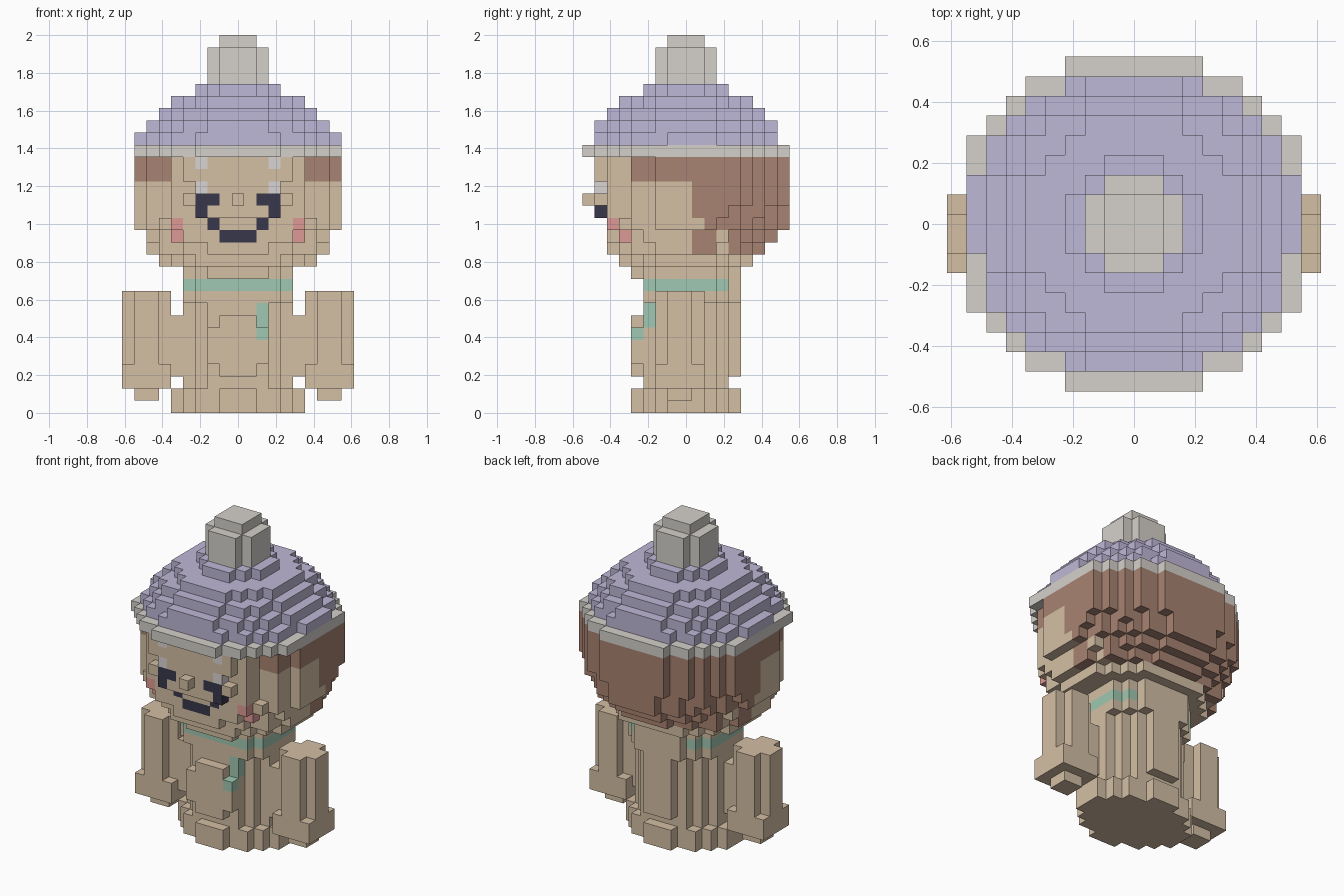
import bpy
import bmesh

cube = bpy.data.objects.get("Cube")
if cube:
    bpy.data.objects.remove(cube, do_unlink=True)

V = 2 / 31  # edge length of one block


def linear(c):
    c /= 255
    return c / 12.92 if c <= 0.04045 else ((c + 0.055) / 1.055) ** 2.4


def material(name, r, g, b):
    m = bpy.data.materials.new(name)
    m.use_nodes = True
    col = (linear(r), linear(g), linear(b), 1)
    m.diffuse_color = col
    bsdf = m.node_tree.nodes["Principled BSDF"]
    bsdf.inputs["Base Color"].default_value = col
    bsdf.inputs["Roughness"].default_value = 0.9
    return m


MATS = {
    "tan": material("tan skin", 212, 191, 164),
    "brown": material("brown hair", 168, 131, 114),
    "purple": material("purple wool", 191, 184, 215),
    "grey": material("warm grey wool", 213, 209, 203),
    "navy": material("dark navy", 56, 55, 76),
    "pink": material("cheek pink", 222, 154, 150),
    "teal": material("teal scarf", 160, 200, 178),
    "pale": material("pale highlight", 218, 213, 211),
}
ORDER = list(MATS)
blocks = {}  # cell -> [part, colour]


def put(part, colour, cells):
    for c in cells:
        blocks[c] = [part, colour]


def paint(colour, cells):
    for c in cells:
        if c in blocks:
            blocks[c][1] = colour


def box(x0, x1, y0, y1, z0, z1):
    return [(x, y, z) for x in range(x0, x1 + 1)
            for y in range(y0, y1 + 1) for z in range(z0, z1 + 1)]


def slab(z0, z1, widths, front=9, back=9):
    """Round layer: half width in x for each distance from the middle in y."""
    n = len(widths) - 1
    return [c for y in range(max(-n, -front), min(n, back) + 1)
            for c in box(-widths[abs(y)], widths[abs(y)], y, y, z0, z1)]


def both(cells):
    """Cells plus their mirror image in x."""
    return cells + [(-x, y, z) for x, y, z in cells]


# Body: wide base, trunk with a wider top, belly plate
put("body", "tan", slab(0, 1, [5, 5, 4, 3, 1]))
put("body", "tan", slab(2, 2, [4, 4, 3, 2]))
put("body", "tan", slab(3, 8, [4, 4, 3, 2, 1], front=3))
put("body", "tan", slab(9, 9, [4, 4, 4, 3, 2], front=3))
put("body", "tan", box(-2, 2, -4, -4, 4, 6) + box(-1, 1, -4, -4, 3, 7))

# Arms: cross-shaped sleeves, square cuffs, small hands, shoulder joins
put("arms", "tan", both(
    box(5, 5, -1, 0, 3, 7) + box(6, 9, -1, 0, 4, 9) + box(7, 8, -2, 1, 4, 9)
    + box(6, 9, -2, 1, 2, 3) + box(7, 8, -1, 0, 1, 1)))

# Scarf around the neck with one hanging end
put("scarf", "teal", slab(10, 10, [4, 4, 4, 3]))
put("body", "tan", box(-2, 2, 4, 4, 10, 10))
paint("teal", box(2, 2, -3, -3, 7, 8) + box(2, 2, -4, -4, 6, 6))

# Head, widening from the neck up
put("head", "tan", slab(11, 11, [4, 4, 4, 3, 2]))
put("head", "tan", slab(12, 12, [6, 6, 6, 5, 4, 3]))
put("head", "tan", slab(13, 13, [7, 7, 7, 6, 6, 4, 2]))
put("head", "tan", slab(14, 14, [7, 7, 7, 7, 6, 5, 4, 2], front=6))
put("head", "tan", slab(15, 15, [8, 8, 8, 7, 7, 6, 5, 4, 2], front=6))
put("head", "tan", slab(16, 20, [8, 8, 8, 7, 7, 5, 5, 3], back=0))
put("head", "tan", slab(16, 16, [8, 8, 8, 8, 7, 6, 6, 4, 2], front=-1))
put("head", "tan", slab(17, 20, [8, 8, 8, 8, 8, 7, 6, 5, 3], front=-1))
put("head", "tan", both(box(4, 4, -7, -7, 17, 17) + box(4, 4, -7, -7, 19, 20)))

# Hair: side fringe and back of the head, with a few gaps at the sides
hair = [c for c in blocks if blocks[c][0] == "head" and c[2] > 12
        and (c[1] >= 1 or (c[1] >= -4 and abs(c[0]) >= 6 and c[2] >= 19))
        and not (abs(c[0]) >= 5 and (c[1:] == (1, 15)
                                     or (c[1] == 3 and c[2] < 15)))]
paint("brown", hair)

# Face: eyes, highlights, cheeks, mouth, nose
paint("navy", both(box(2, 3, -7, -7, 17, 17) + box(3, 3, -7, -7, 16, 16)
                   + box(2, 2, -6, -6, 15, 15)))
paint("pale", both(box(3, 3, -7, -7, 18, 18) + box(3, 3, -7, -7, 20, 20)))
paint("pink", both(box(5, 5, -6, -6, 15, 15) + box(5, 5, -5, -5, 14, 14)))
paint("navy", box(-1, 1, -6, -6, 14, 14))
put("nose", "tan", [(0, -8, 17)])

# Hat: brim, stepped crown, bobble
put("hat_brim", "grey", slab(21, 21, [8, 8, 8, 8, 8, 7, 6, 5, 3]))
crown = [
    [7, 7, 7, 7, 7, 6, 5, 3],
    [7, 7, 7, 6, 6, 5, 4, 2],
    [6, 6, 6, 5, 5, 4, 2],
    [5, 5, 5, 4, 3, 2],
    [3, 3, 2, 1],
]
for i, widths in enumerate(crown):
    put("hat_crown", "purple", slab(22 + i, 22 + i, widths))
put("hat_crown", "purple", both(box(8, 8, -1, 2, 22, 22)))
put("hat_bobble", "grey", slab(27, 29, [2, 2, 1]) + box(-1, 1, -1, 1, 30, 30))

# Outer faces of every part
SIDES = []
for axis in range(3):
    for sign in (-1, 1):
        step = [0, 0, 0]
        step[axis] = sign
        ring = []
        for a, b in ((-1, -1), (1, -1), (1, 1), (-1, 1)):
            p = [0, 0, 0]
            p[axis], p[(axis + 1) % 3], p[(axis + 2) % 3] = sign, a, b
            ring.append(p)
        SIDES.append((step, ring if sign > 0 else ring[::-1]))

for part in sorted({b[0] for b in blocks.values()}):
    bm = bmesh.new()
    for (x, y, z), (owner, colour) in blocks.items():
        if owner != part:
            continue
        for (dx, dy, dz), ring in SIDES:
            if (x + dx, y + dy, z + dz) in blocks:
                continue
            verts = [bm.verts.new(((x + p / 2) * V, (y + q / 2) * V,
                                   (z + 0.5 + r / 2) * V)) for p, q, r in ring]
            bm.faces.new(verts).material_index = ORDER.index(colour)
    bmesh.ops.remove_doubles(bm, verts=bm.verts[:], dist=V / 100)
    mesh = bpy.data.meshes.new(part)
    for name in ORDER:
        mesh.materials.append(MATS[name])
    bm.to_mesh(mesh)
    bm.free()
    bpy.context.scene.collection.objects.link(bpy.data.objects.new(part, mesh))
